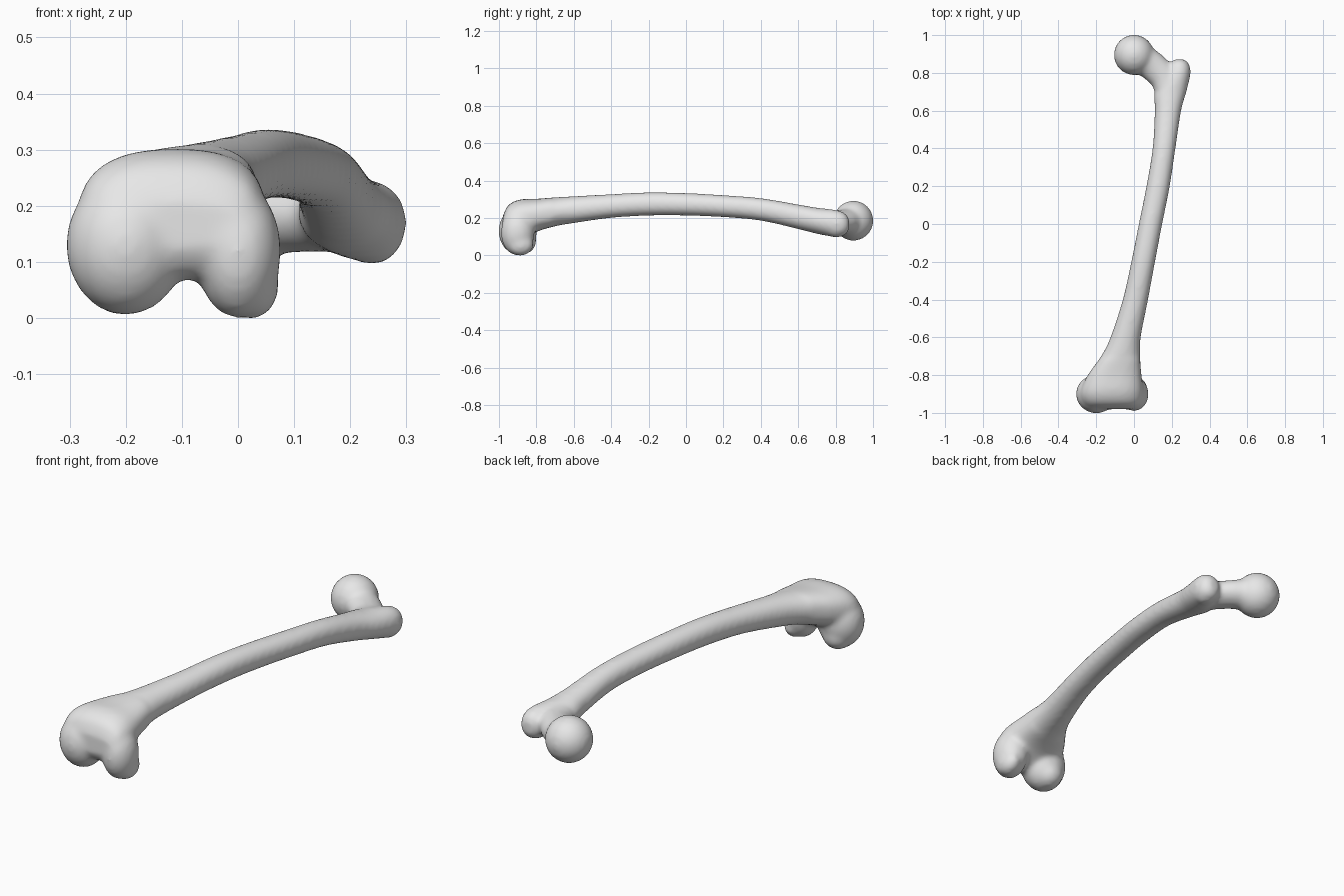
import bpy
import bmesh
import math
from mathutils import Matrix, Vector

cube = bpy.data.objects.get("Cube")
if cube:
    bpy.data.objects.remove(cube, do_unlink=True)

SIDES = 32
STEPS = 5


def catmull(a, b, c, d, t):
    return 0.5 * (2 * b + (c - a) * t + (2 * a - 5 * b + 4 * c - d) * t ** 2
                  + (3 * b - a - 3 * c + d) * t ** 3)


def smooth_path(rows):
    """Curve smoothly through rows of values."""
    out = []
    last = len(rows) - 1
    for i in range(last):
        four = [rows[max(0, min(last, i + k))] for k in (-1, 0, 1, 2)]
        for s in range(STEPS):
            out.append([catmull(*vals, s / STEPS) for vals in zip(*four)])
    out.append(list(rows[last]))
    return out


def skin(bm, rings):
    """Close a row of point rings into a solid."""
    loops = [[bm.verts.new(p) for p in ring] for ring in rings]
    for a, b in zip(loops, loops[1:]):
        for i in range(SIDES):
            j = (i + 1) % SIDES
            bm.faces.new((a[i], a[j], b[j], b[i]))
    bm.faces.new(loops[0][::-1])
    bm.faces.new(loops[-1])


def rounded(angle, power):
    c, s = math.cos(angle), math.sin(angle)
    return (math.copysign(abs(c) ** (2 / power), c),
            math.copysign(abs(s) ** (2 / power), s))


def shaft(bm, stations):
    rings = []
    for y, x0, x1, z0, z1 in smooth_path(stations):
        power = 2.5 if y < -0.7 else 2.1
        ring = []
        for i in range(SIDES):
            u, v = rounded(math.tau * i / SIDES, power)
            ring.append(((x0 + x1) / 2 + u * (x1 - x0) / 2, y,
                         (z0 + z1) / 2 + v * (z1 - z0) / 2))
        rings.append(ring)
    skin(bm, rings)


def tube(bm, stations):
    """Round tube along a level path, with its own width and height."""
    path = smooth_path(stations)
    rings = []
    for i, (x, y, z, wide, high) in enumerate(path):
        a, b = path[max(i - 1, 0)], path[min(i + 1, len(path) - 1)]
        side = Vector((a[1] - b[1], b[0] - a[0], 0)).normalized()
        ring = []
        for k in range(SIDES):
            t = math.tau * k / SIDES
            ring.append(Vector((x, y, z)) + side * wide * math.cos(t)
                        + Vector((0, 0, high * math.sin(t))))
        rings.append(ring)
    skin(bm, rings)


def blob(bm, centre, radii):
    m = Matrix.Translation(centre) @ Matrix.Diagonal((*radii, 1))
    bmesh.ops.create_uvsphere(bm, u_segments=SIDES, v_segments=20,
                              radius=1, matrix=m)


bm = bmesh.new()

# Shaft from knee end to hip end: y, left x, right x, bottom z, top z
shaft(bm, [
    (-0.98, -0.23, 0.01, 0.12, 0.21),
    (-0.95, -0.27, 0.04, 0.08, 0.268),
    (-0.89, -0.285, 0.05, 0.07, 0.298),
    (-0.8, -0.245, 0.04, 0.125, 0.302),
    (-0.7, -0.175, 0.033, 0.155, 0.31),
    (-0.6, -0.125, 0.036, 0.172, 0.316),
    (-0.4, -0.06, 0.075, 0.2, 0.327),
    (-0.2, -0.015, 0.112, 0.212, 0.337),
    (0, 0.025, 0.15, 0.212, 0.333),
    (0.2, 0.065, 0.19, 0.204, 0.322),
    (0.4, 0.098, 0.22, 0.185, 0.306),
    (0.6, 0.11, 0.25, 0.14, 0.272),
    (0.7, 0.11, 0.278, 0.115, 0.255),
    (0.8, 0.17, 0.3, 0.097, 0.243),
    (0.85, 0.19, 0.29, 0.108, 0.225),
    (0.872, 0.215, 0.265, 0.135, 0.195),
])

# Knee condyles
blob(bm, (-0.2, -0.9, 0.13), (0.107, 0.102, 0.125))
blob(bm, (-0.205, -0.875, 0.075), (0.07, 0.075, 0.07))
blob(bm, (0, -0.9, 0.12), (0.077, 0.09, 0.121))
blob(bm, (0.025, -0.885, 0.058), (0.048, 0.07, 0.06))

# Neck and ball of the hip
tube(bm, [
    (0.0, 0.895, 0.185, 0.085, 0.08),
    (0.06, 0.862, 0.183, 0.08, 0.07),
    (0.11, 0.825, 0.18, 0.078, 0.063),
    (0.16, 0.77, 0.18, 0.075, 0.062),
    (0.185, 0.69, 0.19, 0.07, 0.06),
])
blob(bm, (0.0, 0.895, 0.185), (0.107, 0.107, 0.107))

# Outer hip knob
blob(bm, (0.238, 0.805, 0.145), (0.055, 0.06, 0.05))

bmesh.ops.recalc_face_normals(bm, faces=bm.faces)
mesh = bpy.data.meshes.new("thigh_bone")
bm.to_mesh(mesh)
bm.free()
bone = bpy.data.objects.new("thigh_bone", mesh)
bpy.context.collection.objects.link(bone)

# Fuse the parts into one soft surface
fuse = bone.modifiers.new("fuse", 'REMESH')
fuse.mode = 'VOXEL'
fuse.voxel_size = 0.01
fuse.use_smooth_shade = True
soften = bone.modifiers.new("soften", 'SMOOTH')
soften.factor = 0.5
soften.iterations = 15

# Plain grey
grey = bpy.data.materials.new("bone_grey")
grey.use_nodes = True
colour = (0.8, 0.8, 0.8, 1)
grey.diffuse_color = colour
grey.node_tree.nodes["Principled BSDF"].inputs["Base Color"].default_value = colour
mesh.materials.append(grey)
for p in mesh.polygons:
    p.use_smooth = True
